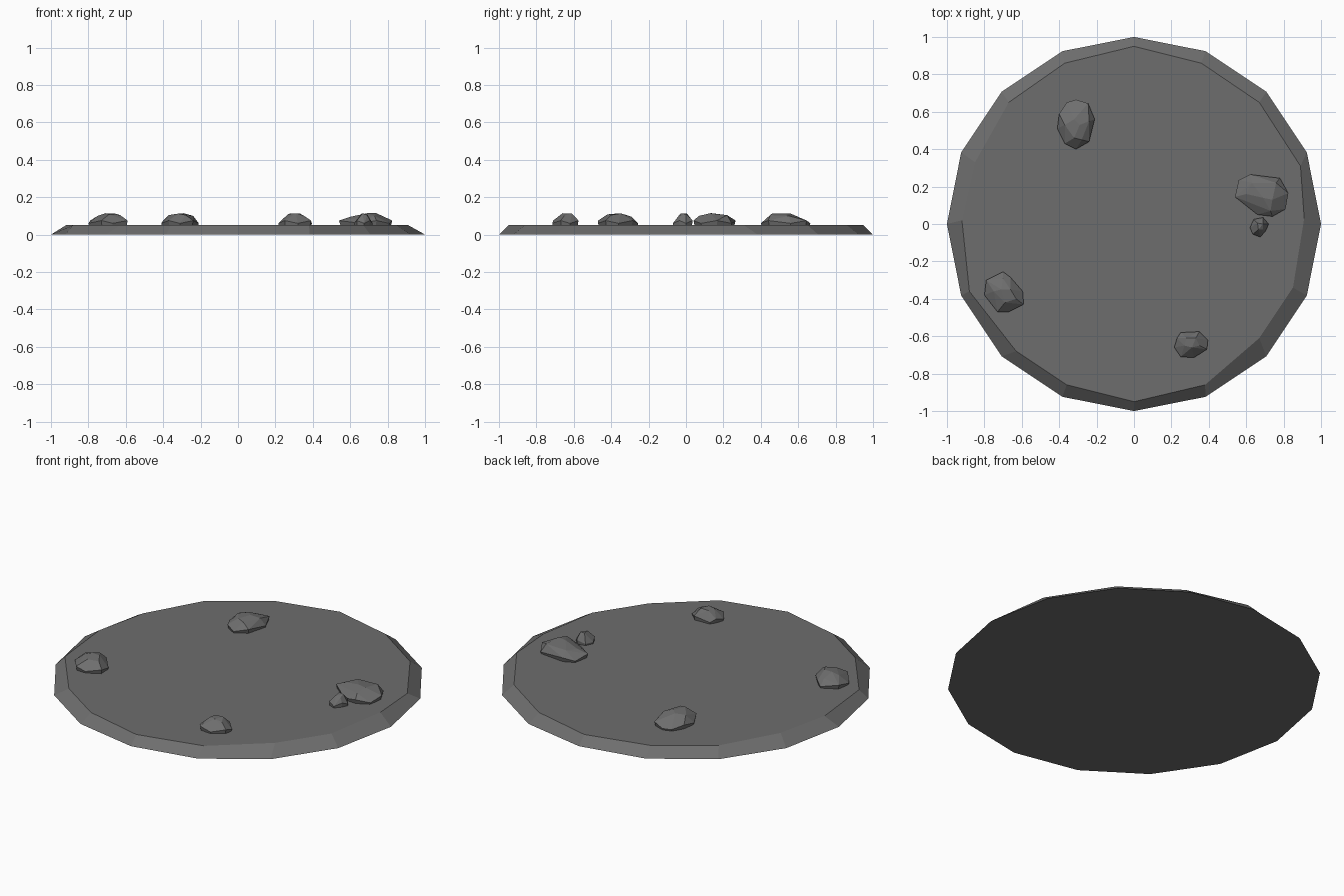
import bpy, bmesh, math
from mathutils import Vector

# Dark grey rock colour shared by every part
rock = bpy.data.materials.new("dark_rock")
rock.diffuse_color = (0.155, 0.155, 0.155, 1)

def finish(bm, name):
    bmesh.ops.recalc_face_normals(bm, faces=bm.faces)
    me = bpy.data.meshes.new(name)
    bm.to_mesh(me)
    bm.free()
    me.materials.append(rock)
    ob = bpy.data.objects.new(name, me)
    bpy.context.collection.objects.link(ob)
    return ob

# Round base: regular 16-sided foot, slightly irregular chamfered top
SIDES, TOP_Z = 16, 0.05
rim = [(0.91, 0.03), (0.89, 0.31), (0.67, 0.65), (0.36, 0.86),
       (0, 0.95), (-0.37, 0.86), (-0.67, 0.65), (-0.85, 0.33),
       (-0.92, 0.02), (-0.88, -0.36), (-0.63, -0.68), (-0.36, -0.86),
       (0, -0.95), (0.38, -0.86), (0.67, -0.61), (0.85, -0.34)]
bm = bmesh.new()
low = [bm.verts.new((math.cos(i * math.tau / SIDES), math.sin(i * math.tau / SIDES), 0))
       for i in range(SIDES)]
top = [bm.verts.new((x, y, TOP_Z)) for x, y in rim]
bm.faces.new(low[::-1])
bm.faces.new(top)
for i in range(SIDES):
    j = (i + 1) % SIDES
    bm.faces.new((low[i], low[j], top[j], top[i]))
finish(bm, "round_base")

# Faceted stones: hull of a ground outline, a sunken ring and raised crown points
def stone(name, outline, crown):
    centre = sum((Vector(p) for p in outline), Vector((0, 0))) / len(outline)
    bm = bmesh.new()
    for i, p in enumerate(outline):
        bm.verts.new((*p, 0.06 + 0.015 * (i % 2)))
        q = centre + (Vector(p) - centre) * 0.9
        bm.verts.new((*q, 0.025))
    for p in crown:
        bm.verts.new(p)
    bmesh.ops.convex_hull(bm, input=bm.verts)
    loose = [v for v in bm.verts if not v.link_faces]
    bmesh.ops.delete(bm, geom=loose, context='VERTS')
    bmesh.ops.dissolve_limit(bm, angle_limit=math.radians(8),
                             verts=bm.verts, edges=bm.edges)
    finish(bm, name)

stone("stone_back",
      [(-0.31, 0.665), (-0.245, 0.645), (-0.21, 0.56), (-0.24, 0.44),
       (-0.31, 0.40), (-0.37, 0.43), (-0.41, 0.51), (-0.40, 0.59), (-0.36, 0.65)],
      [(-0.32, 0.56, 0.112), (-0.37, 0.53, 0.104), (-0.29, 0.53, 0.114),
       (-0.24, 0.55, 0.1), (-0.32, 0.46, 0.112), (-0.28, 0.45, 0.104)])
stone("stone_right",
      [(0.56, 0.235), (0.62, 0.265), (0.78, 0.245), (0.825, 0.165),
       (0.81, 0.08), (0.74, 0.04), (0.66, 0.05), (0.54, 0.145)],
      [(0.63, 0.22, 0.1), (0.76, 0.22, 0.104), (0.69, 0.14, 0.114),
       (0.74, 0.13, 0.114), (0.60, 0.16, 0.095), (0.73, 0.07, 0.1)])
stone("stone_small",
      [(0.64, 0.025), (0.69, 0.035), (0.72, 0.0), (0.705, -0.035),
       (0.675, -0.07), (0.635, -0.055), (0.62, -0.02)],
      [(0.66, 0.005, 0.112), (0.69, 0.0, 0.11), (0.665, -0.03, 0.112),
       (0.69, -0.03, 0.1)])
stone("stone_left",
      [(-0.70, -0.255), (-0.66, -0.285), (-0.595, -0.36), (-0.59, -0.43),
       (-0.67, -0.47), (-0.73, -0.47), (-0.80, -0.38), (-0.79, -0.30)],
      [(-0.70, -0.29, 0.095), (-0.71, -0.35, 0.114), (-0.66, -0.35, 0.113),
       (-0.63, -0.40, 0.104), (-0.69, -0.42, 0.108), (-0.75, -0.36, 0.1)])
stone("stone_front",
      [(0.25, -0.58), (0.35, -0.575), (0.395, -0.62), (0.39, -0.67),
       (0.32, -0.715), (0.25, -0.71), (0.215, -0.66), (0.23, -0.61)],
      [(0.28, -0.61, 0.112), (0.33, -0.61, 0.113), (0.27, -0.65, 0.11),
       (0.31, -0.66, 0.114), (0.35, -0.65, 0.102)])
